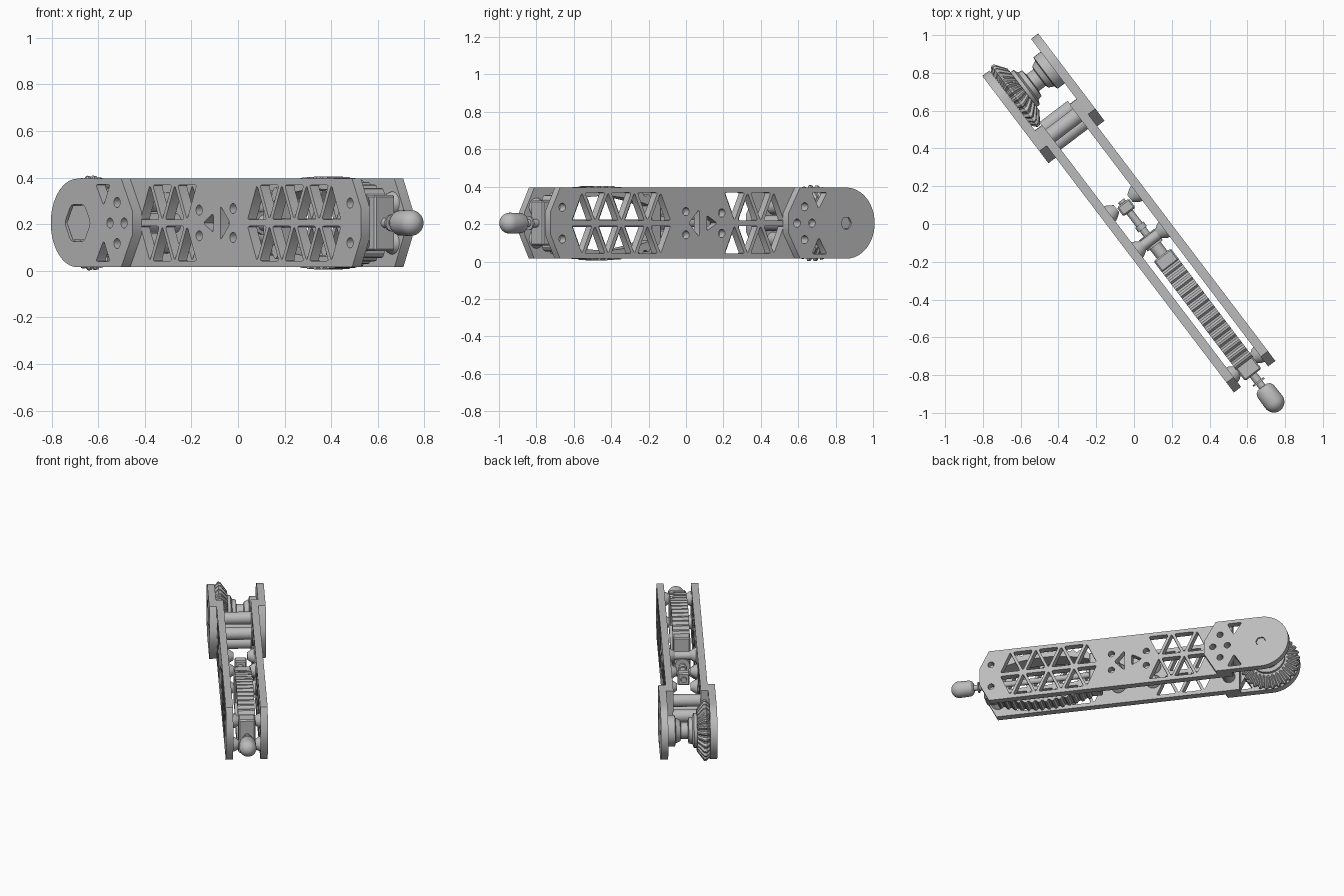
import bpy, bmesh
from math import sin, cos, pi, radians
from mathutils import Matrix, Vector

cube = bpy.data.objects.get("Cube")
if cube:
    bpy.data.objects.remove(cube, do_unlink=True)

# One grey material
grey = bpy.data.materials.new("machined grey")
grey.use_nodes = True
grey.diffuse_color = (0.5, 0.5, 0.5, 1)
grey.node_tree.nodes["Principled BSDF"].inputs["Base Color"].default_value = (0.5, 0.5, 0.5, 1)

# Arm frame: x along the arm, y across it, z up from the arm axis
FRAME = (Matrix.Translation((0, 0, 0.205)) @ Matrix.Rotation(radians(-52.8), 4, 'Z')
         @ Matrix.Translation((0, 0.02, 0)))


def finish(name, mesh, matrix, smooth=True):
    mesh.materials.clear()
    mesh.materials.append(grey)
    if smooth:
        mesh.shade_smooth()
        mesh.set_sharp_from_angle(angle=radians(32))
    ob = bpy.data.objects.new(name, mesh)
    bpy.context.collection.objects.link(ob)
    ob.matrix_world = matrix
    return ob


def plate(name, loops, y0, y1):
    """Extrude an outline with holes, drawn in the arm's side plane."""
    curve = bpy.data.curves.new(name, 'CURVE')
    curve.dimensions = '2D'
    curve.fill_mode = 'BOTH'
    curve.extrude = abs(y1 - y0) / 2
    for loop in loops:
        sp = curve.splines.new('POLY')
        sp.points.add(len(loop) - 1)
        for p, (x, z) in zip(sp.points, loop):
            p.co = (x, z, 0, 1)
        sp.use_cyclic_u = True
    tmp = bpy.data.objects.new(name + " outline", curve)
    bpy.context.collection.objects.link(tmp)
    bpy.context.view_layer.update()
    mesh = bpy.data.meshes.new_from_object(tmp.evaluated_get(bpy.context.evaluated_depsgraph_get()))
    bpy.data.objects.remove(tmp, do_unlink=True)
    place = Matrix.Translation((0, (y0 + y1) / 2, 0)) @ Matrix.Rotation(pi / 2, 4, 'X')
    return finish(name, mesh, FRAME @ place)


def lathe(name, profile, at=(0, 0, 0), axis='y', n=32, tooth=0):
    """Revolve (along, radius) pairs; tooth cuts grooves into the rim."""
    bm = bmesh.new()
    rings = []
    for a, r in profile:
        ring = []
        for i in range(n):
            rr = r - (tooth if i % 4 < 2 and r > 0.12 else 0)
            c, s = rr * cos(2 * pi * i / n), rr * sin(2 * pi * i / n)
            co = (c, a, s) if axis == 'y' else (a, c, s)
            ring.append(bm.verts.new(Vector(co) + Vector(at)))
        rings.append(ring)
    for p, q in zip(rings, rings[1:]):
        for i in range(n):
            j = (i + 1) % n
            bm.faces.new((p[i], p[j], q[j], q[i]))
    bm.faces.new(rings[0])
    bm.faces.new(rings[-1])
    bmesh.ops.recalc_face_normals(bm, faces=bm.faces)
    mesh = bpy.data.meshes.new(name)
    bm.to_mesh(mesh)
    bm.free()
    return finish(name, mesh, FRAME)


def box(name, x0, x1, hy, hz):
    bm = bmesh.new()
    bmesh.ops.create_cube(bm, size=1)
    bmesh.ops.scale(bm, vec=(x1 - x0, 2 * hy, 2 * hz), verts=bm.verts)
    bmesh.ops.translate(bm, vec=((x0 + x1) / 2, 0, 0), verts=bm.verts)
    bmesh.ops.bevel(bm, geom=bm.edges[:], offset=0.008, segments=1, affect='EDGES')
    mesh = bpy.data.meshes.new(name)
    bm.to_mesh(mesh)
    bm.free()
    return finish(name, mesh, FRAME, False)


def circle(x, z, r, n=20):
    return [(x + r * cos(2 * pi * i / n), z + r * sin(2 * pi * i / n)) for i in range(n)]


def rounded(pts, r=0.012):
    """Round each corner of a polygon with a short curve."""
    out = []
    pts = [Vector(p) for p in pts]
    for i, p in enumerate(pts):
        a = p + (pts[i - 1] - p).normalized() * r
        b = p + (pts[(i + 1) % len(pts)] - p).normalized() * r
        out += [tuple(a), tuple(a * 0.25 + p * 0.5 + b * 0.25), tuple(b)]
    return out


def truss(start, count):
    """Alternating triangle holes, mirrored about the spine."""
    holes = []
    for k in range(count):
        x = start + k * 0.088
        base, tip = (0.014, 0.163) if k % 2 == 0 else (0.163, 0.014)
        for s in (1, -1):
            holes.append(rounded([(x - 0.067, s * base), (x + 0.067, s * base), (x, s * tip)]))
    return holes


H = 0.19
WHEEL = -0.92
MOUNTS = [(-0.64, 0.088), (-0.64, -0.088), (-0.69, 0), (-0.59, 0)]
PIVOTS = [(x, s * z) for x, z in ((-0.12, 0.055), (0.12, 0.062), (0.95, 0.085)) for s in (1, -1)]

# Side beams: chamfered bars with triangular lightening holes
beam = [(-0.71, -H), (0.965, -H), (1.03, -0.06), (1.03, 0.06), (0.965, H), (-0.71, H)]
beam_holes = truss(-0.47, 4) + truss(0.29, 7)
beam_holes += [circle(x, z, 0.022) for x, z in MOUNTS + PIVOTS]
beam_holes.append(rounded([(-0.09, 0), (-0.02, 0.042), (-0.02, -0.042)]))
beam_holes.append(rounded([(0.03, 0.075), (0.03, -0.075), (0.1, 0)]))

# End plates: round around the wheel axle, pointed where they meet the beams
arc = [(WHEEL + H * cos(a), H * sin(a)) for a in [pi / 2 + pi * i / 32 for i in range(33)]]
end = arc + [(-0.61, -H), (-0.53, -0.05), (-0.53, 0.05), (-0.61, H)]
end_holes = [circle(x, z, 0.022) for x, z in MOUNTS]
for s in (1, -1):
    end_holes.append(rounded([(-0.79, s * 0.165), (-0.69, s * 0.165), (-0.735, s * 0.075)]))

for side, label, hex_r in ((-1, "right", 0.092), (1, "left", 0.036)):
    plate(label + " beam", [beam] + beam_holes, side * 0.09, side * 0.138)
    socket = rounded(circle(WHEEL, 0, hex_r, 6), hex_r * 0.2)
    plate(label + " end plate", [end] + end_holes + [socket], side * 0.138, side * 0.186)
    plate(label + " axle cap", [circle(WHEEL, 0, hex_r * 0.93, 6)], side * 0.138, side * 0.178)
    # Conical bosses on the inner beam faces
    for x, z in PIVOTS:
        lathe(label + " boss", [(side * 0.091, 0.05), (side * 0.075, 0.045), (side * 0.045, 0.024)],
              (x, 0, z))

# Standoffs joining the two beams
for x, z in MOUNTS:
    lathe("standoff", [(-0.095, 0.042), (0.095, 0.042)], (x, 0, z))

# Bevel gear with stepped hub and axle flange
lathe("bevel gear", [(-0.137, 0.18), (-0.115, 0.204), (-0.1, 0.202), (-0.055, 0.14)],
      (WHEEL, 0, 0), n=112, tooth=0.016)
lathe("stepped hub", [(-0.08, 0.115), (-0.035, 0.115), (-0.025, 0.09), (0.0, 0.085), (0.005, 0.055),
                      (0.05, 0.055), (0.055, 0.07), (0.085, 0.085), (0.09, 0.105), (0.138, 0.105)],
      (WHEEL, 0, 0))

# Cross pins at the middle of the arm
for z in (-0.06, 0.06):
    lathe("cross pin", [(-0.09, 0.028), (0.09, 0.028)], (0.12, 0, z), n=16)
box("slide block", -0.125, -0.065, 0.04, 0.045)
lathe("centre shaft", [(-0.14, 0.02), (0.95, 0.02)], axis='x', n=16)
lathe("shaft collar", [(0.02, 0.028), (0.05, 0.028), (0.05, 0.02), (0.085, 0.02), (0.085, 0.05),
                       (0.16, 0.05), (0.16, 0.035), (0.23, 0.035)], axis='x')

# Ribbed arched strips above and below the shaft
MID, HALF, RIBS = 0.61, 0.33, 14
for s in (1, -1):
    outer, inner = [], []
    for i in range(RIBS * 4 + 1):
        x = MID - HALF + 2 * HALF * i / (RIBS * 4)
        z = 0.2 - (x - MID) ** 2 / 1.9
        outer.append((x, s * (z - (0.014 if i % 4 < 2 else 0))))
        inner.append((x, s * (z - 0.055)))
    plate("upper ribbed strip" if s > 0 else "lower ribbed strip",
          [outer + inner[::-1]], -0.056, 0.056)
box("inner end block", 0.22, 0.295, 0.057, 0.14)
box("outer end block", 0.92, 1.018, 0.055, 0.12)

# Handle with neck, flange and domed knob
lathe("knob neck", [(1.01, 0.022), (1.06, 0.022), (1.06, 0.036), (1.07, 0.036), (1.07, 0.02),
                    (1.12, 0.02)], axis='x')
dome = [(1.198 + 0.056 * sin(a), 0.056 * cos(a)) for a in [pi / 2 * i / 8.2 for i in range(9)]]
lathe("knob", [(1.098, 0.03), (1.108, 0.046), (1.125, 0.054)] + dome, axis='x')
